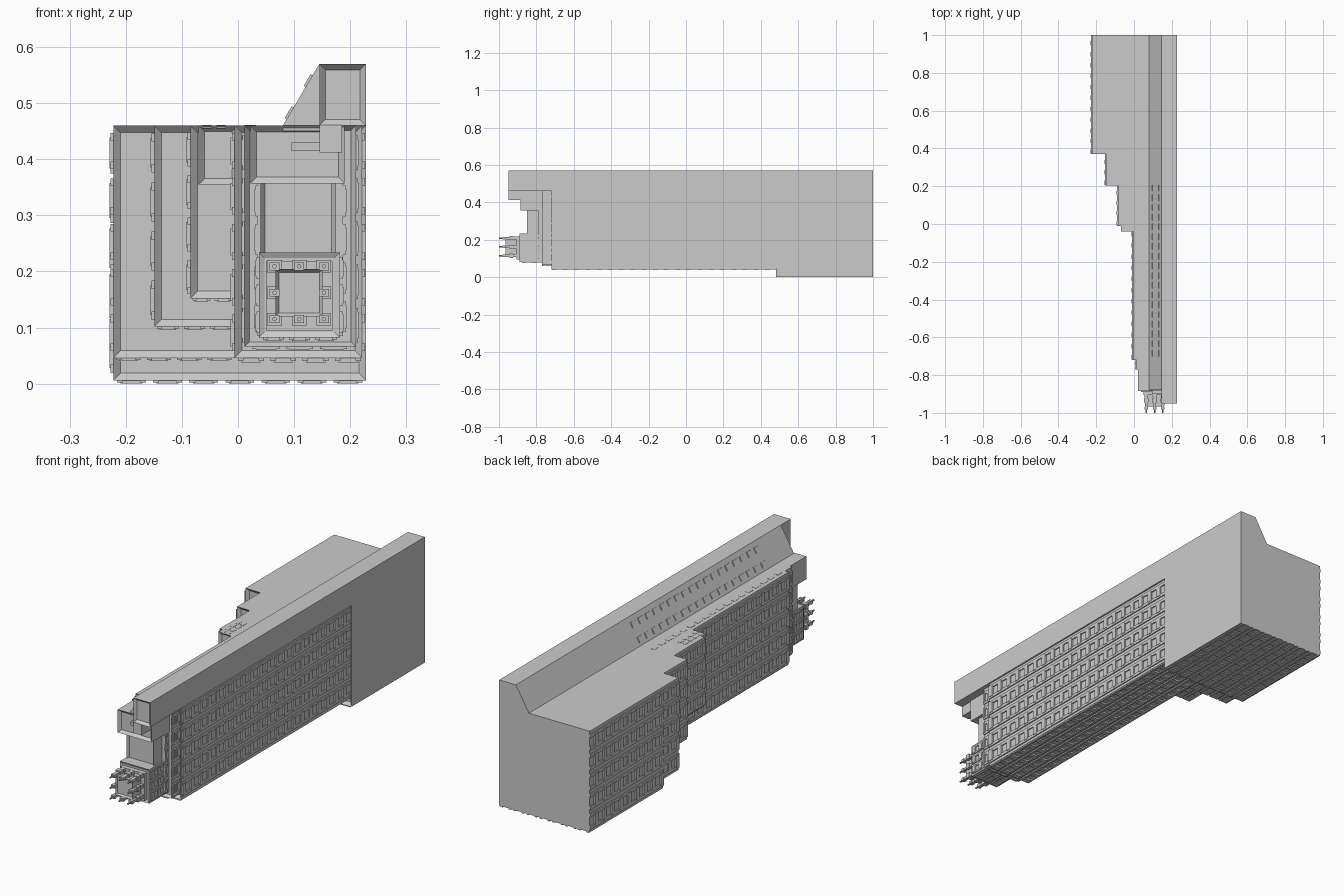
import bpy, bmesh
from mathutils import Vector, Matrix

if "Cube" in bpy.data.objects:
    bpy.data.objects.remove(bpy.data.objects["Cube"])


def finish(name, bm):
    bmesh.ops.recalc_face_normals(bm, faces=bm.faces)
    me = bpy.data.meshes.new(name)
    bm.to_mesh(me)
    bm.free()
    ob = bpy.data.objects.new(name, me)
    bpy.context.collection.objects.link(ob)
    return ob


def add_box(bm, x, y, z, mat=None):
    size = Vector((x[1] - x[0], y[1] - y[0], z[1] - z[0]))
    mid = Vector((x[0] + x[1], y[0] + y[1], z[0] + z[1])) / 2
    m = Matrix.Translation(mid) @ Matrix.Diagonal((*size, 1))
    if mat:
        m = mat @ m
    return bmesh.ops.create_cube(bm, size=1, matrix=m)['verts']


def block(name, x, y, z, rim=0, depth=0.012):
    """Box, optionally with a recessed panel in its front (-y) face."""
    bm = bmesh.new()
    add_box(bm, x, y, z)
    if rim:
        face = min(bm.faces, key=lambda f: f.calc_center_median().y)
        bmesh.ops.inset_region(bm, faces=[face], thickness=rim)
        for v in face.verts:
            v.co.y += depth
    return finish(name, bm)


def extrude_y(name, pts, y0, y1):
    bm = bmesh.new()
    f = bm.faces.new([bm.verts.new((x, y0, z)) for x, z in pts])
    r = bmesh.ops.extrude_face_region(bm, geom=[f])
    for v in r['geom']:
        if isinstance(v, bmesh.types.BMVert):
            v.co.y = y1
    return finish(name, bm)


def lattice(name, axis, base, top, u, v, rows, pitch=0.06):
    """Raised rails and posts on a wall; u runs along y, v across it."""
    bm = bmesh.new()
    lo, hi = min(base, top), max(base, top)
    mid = sorted((base, base + (top - base) * 0.7))

    def put(d, uu, vv):
        if axis == 'x':
            add_box(bm, d, uu, vv)
        else:
            add_box(bm, vv, uu, d)
    p = (v[1] - v[0]) / rows
    n = max(1, round((u[1] - u[0]) / pitch))
    q = (u[1] - u[0]) / n
    for i in range(rows):
        a = v[0] + i * p
        for s, e in ((0.1, 0.27), (0.73, 0.9)):
            put(mid, u, (a + s * p, a + e * p))
        for j in range(n):
            b = u[0] + j * q
            put((lo, hi), (b + 0.05 * q, b + 0.45 * q), (a + 0.2 * p, a + 0.8 * p))
    return finish(name, bm)


# Main hull, with stepped left wing and stepped underside
block("rear_hull", (-0.222, 0.228), (0.48, 1), (0.006, 0.46), 0.018)
block("wing_step_outer", (-0.222, 0.05), (0.37, 0.52), (0.046, 0.46), 0.018)
block("wing_step_middle", (-0.149, 0.05), (0.205, 0.42), (0.102, 0.46), 0.018)
block("wing_step_inner", (-0.085, 0.05), (-0.01, 0.25), (0.152, 0.46), 0.018)
block("wing_step_cap", (-0.07, 0.0), (-0.04, 0.02), (0.355, 0.46), 0.015)
block("main_hull", (-0.006, 0.221), (-0.72, 0.52), (0.046, 0.46), 0.018)

# Roof ridge
extrude_y("ridge_slope", [(0.08, 0.46), (0.145, 0.57), (0.15, 0.57), (0.15, 0.45), (0.08, 0.45)],
          -0.88, 1)
block("ridge_beam", (0.145, 0.228), (-0.95, 1), (0.46, 0.57), 0.015)
block("ridge_bracket", (0.145, 0.185), (-0.95, -0.7), (0.412, 0.461))

# Nose tiers
block("nose_tier_rear", (0.012, 0.21), (-0.77, -0.7), (0.066, 0.46), 0.012)
block("nose_tier_middle", (0.035, 0.187), (-0.79, -0.75), (0.085, 0.46))
block("nose_column", (0.04, 0.175), (-0.85, -0.75), (0.2, 0.37), 0.012)
block("nose_upper_block", (0.022, 0.19), (-0.885, -0.75), (0.357, 0.46), 0.016)
block("nose_upper_bar", (0.095, 0.15), (-0.9, -0.86), (0.415, 0.43))
block("nose_lower_block", (0.037, 0.182), (-0.89, -0.75), (0.082, 0.234), 0.014, 0.005)

# Window lattices on the side walls
lattice("right_wall_lattice", 'x', 0.221, 0.228, (-0.72, 0.48), (0.05, 0.455), 5)
lattice("left_wall_lattice", 'x', -0.006, -0.013, (-0.72, -0.01), (0.05, 0.455), 5)
lattice("left_inner_lattice", 'x', -0.085, -0.092, (-0.01, 0.205), (0.152, 0.455), 4)
lattice("left_middle_lattice", 'x', -0.149, -0.156, (0.205, 0.37), (0.105, 0.455), 4)
lattice("left_outer_lattice", 'x', -0.222, -0.229, (0.37, 0.48), (0.05, 0.455), 5)
lattice("left_rear_lattice", 'x', -0.222, -0.229, (0.48, 1), (0.01, 0.455), 5)
# Lattices on the underside
lattice("bottom_rear_lattice", 'z', 0.006, 0, (0.48, 1), (-0.222, 0.228), 7)
lattice("bottom_main_lattice", 'z', 0.046, 0.038, (-0.72, 0.48), (-0.006, 0.225), 4)
lattice("bottom_outer_lattice", 'z', 0.046, 0.04, (0.37, 0.48), (-0.222, -0.006), 4)
lattice("bottom_middle_lattice", 'z', 0.102, 0.096, (0.205, 0.37), (-0.149, -0.006), 3)
lattice("bottom_inner_lattice", 'z', 0.152, 0.146, (-0.01, 0.205), (-0.085, -0.006), 2)
# Lattices around the nose tiers
for side, x1, x2, s in (("left", 0.012, 0.035, -1), ("right", 0.21, 0.187, 1)):
    lattice(side + "_tier_rear_lattice", 'x', x1, x1 + s * 0.006, (-0.77, -0.72), (0.066, 0.45), 5, 0.03)
    lattice(side + "_tier_middle_lattice", 'x', x2, x2 + s * 0.006, (-0.79, -0.77), (0.085, 0.36), 4, 0.03)
    x3 = 0.037 if s < 0 else 0.182
    lattice(side + "_lower_block_lattice", 'x', x3, x3 + s * 0.006, (-0.88, -0.79), (0.085, 0.23), 3, 0.045)
lattice("bottom_tier_lattice", 'z', 0.066, 0.06, (-0.77, -0.72), (0.02, 0.2), 3, 0.03)
lattice("bottom_block_lattice", 'z', 0.082, 0.076, (-0.88, -0.77), (0.04, 0.18), 3, 0.045)

# Skylights on the deck and two rows on the ridge slope
bm = bmesh.new()
for i in range(18):
    y = -0.685 + i * 0.0515
    add_box(bm, (0.012, 0.032), (y - 0.016, y + 0.016), (0.455, 0.461))
    for t in (0.2, 0.72):
        x, z = 0.08 + 0.065 * t, 0.46 + 0.11 * t
        m = Matrix.Translation((x, y, z)) @ Matrix.Rotation(-1.037, 4, 'Y')
        add_box(bm, (-0.012, 0.012), (-0.017, 0.017), (-0.003, 0.004), m)
finish("skylights", bm)

# Hatch panels on the wing cap
bm = bmesh.new()
for x in (-0.055, -0.03):
    for y in (-0.025, 0.01, 0.045, 0.08):
        add_box(bm, (x - 0.008, x + 0.008), (y - 0.012, y + 0.012), (0.455, 0.461))
finish("wing_hatches", bm)

# Front docking turret: core, tapered clamps and prong rods
cx, cz = 0.109, 0.162
block("turret_base", (0.05, 0.168), (-0.905, -0.87), (0.095, 0.218))
block("turret_core", (cx - 0.042, cx + 0.042), (-0.965, -0.88), (cz - 0.042, cz + 0.042), 0.008, 0.008)
bm = bmesh.new()
rods = bmesh.new()
for i in (-1, 0, 1):
    for k in (-1, 0, 1):
        if i == k == 0:
            continue
        px, pz = cx + i * 0.044, cz + k * 0.047
        verts = add_box(bm, (px - 0.011, px + 0.011), (-0.975, -0.89), (pz - 0.009, pz + 0.009))
        for v in verts:
            if v.co.y < -0.95:
                v.co.x = px + (v.co.x - px) * 0.6
                v.co.z = pz + (v.co.z - pz) * 0.6
        add_box(bm, (px - 0.013, px + 0.013), (-0.945, -0.925), (pz - 0.011, pz + 0.011))
        add_box(bm, (px - 0.009, px + 0.009), (-0.982, -0.968), (pz - 0.007, pz + 0.007))
        m = Matrix.Translation((px, -0.975, pz)) @ Matrix.Rotation(1.5708, 4, 'X')
        bmesh.ops.create_cone(rods, cap_ends=True, segments=8, radius1=0.004,
                              radius2=0.004, depth=0.05, matrix=m)
finish("turret_clamps", bm)
finish("turret_prongs", rods)
